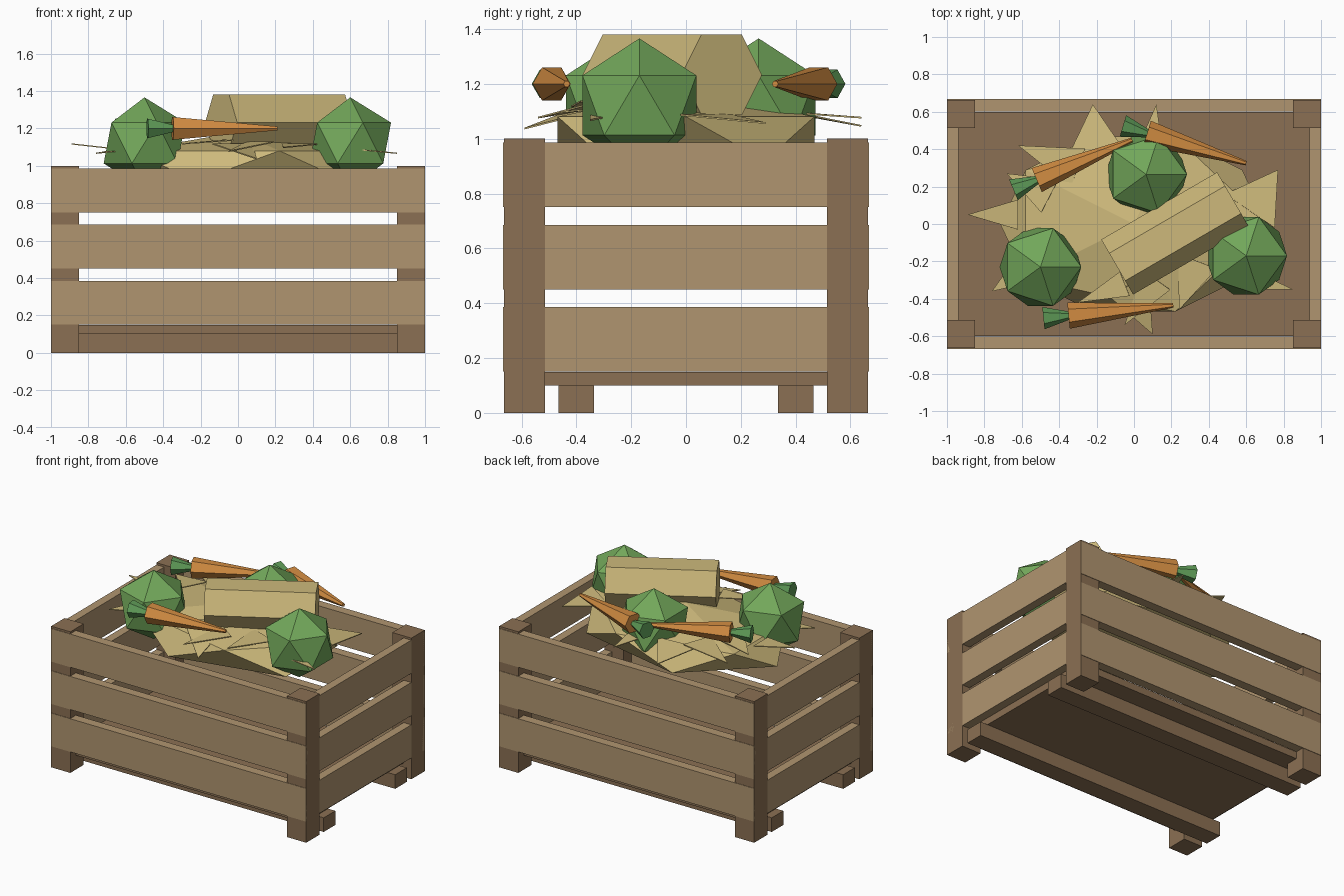
import bpy, bmesh, math
from mathutils import Vector, Matrix

if "Cube" in bpy.data.objects:
    bpy.data.objects.remove(bpy.data.objects["Cube"], do_unlink=True)


def material(name, hex_code):
    def linear(i):
        c = int(hex_code[i:i + 2], 16) / 255
        return c / 12.92 if c <= 0.04045 else ((c + 0.055) / 1.055) ** 2.4
    m = bpy.data.materials.new(name)
    m.use_nodes = True
    colour = (linear(0), linear(2), linear(4), 1)
    m.diffuse_color = colour
    m.node_tree.nodes["Principled BSDF"].inputs["Base Color"].default_value = colour
    return m


light_wood = material("light wood", "b09570")
dark_wood = material("dark wood", "8b7053")
straw = material("straw", "cdb97b")
cabbage_green = material("cabbage green", "72a75a")
leaf_green = material("leaf green", "5f9c58")
orange = material("carrot orange", "d38d42")


def finish(name, bm, mat):
    mesh = bpy.data.meshes.new(name)
    bm.to_mesh(mesh)
    bm.free()
    mesh.materials.append(mat)
    obj = bpy.data.objects.new(name, mesh)
    bpy.context.collection.objects.link(obj)
    return obj


def box(name, centre, size, mat):
    bm = bmesh.new()
    bmesh.ops.create_cube(bm, size=1, matrix=Matrix.Translation(centre) @ Matrix.Diagonal((*size, 1)))
    return finish(name, bm, mat)


def hexagon_cone(name, start, end, r_start, r_end, mat, spin=0):
    """Six-sided horizontal cone or prism between two points, flat side up."""
    a, b = Vector(start), Vector(end)
    axis = (b - a).normalized()
    side = Vector((0, 0, 1)).cross(axis)
    rot = Matrix((side, axis.cross(side), axis)).transposed().to_4x4()
    bm = bmesh.new()
    bmesh.ops.create_cone(bm, cap_ends=True, segments=6, radius1=r_start, radius2=r_end,
                          depth=(b - a).length,
                          matrix=Matrix.Translation((a + b) / 2) @ rot
                          @ Matrix.Rotation(math.radians(90 + spin), 4, 'Z'))
    return finish(name, bm, mat)


def icosahedron(name, centre, size, mat):
    bm = bmesh.new()
    bmesh.ops.create_icosphere(bm, subdivisions=1, radius=1,
                               matrix=Matrix.Translation(centre) @ Matrix.Diagonal((*size, 1)))
    return finish(name, bm, mat)


# Crate frame: posts, floor and runners
for sx, side in ((-1, "right"), (1, "left")):
    for sy, end in ((-1, "front"), (1, "back")):
        box(f"{end}_{side}_post", (sx * 0.925, sy * 0.589, 0.5), (0.15, 0.15, 1), dark_wood)
box("floor", (0, 0, 0.125), (1.88, 1.2, 0.05), dark_wood)
for sy, end in ((-1, "front"), (1, "back")):
    box(f"{end}_runner", (0, sy * 0.4, 0.05), (1.996, 0.13, 0.1), dark_wood)

# Crate walls: three rows of slats
for row in range(3):
    z = 0.268 + 0.3 * row
    for s, end, side in ((-1, "front", "right"), (1, "back", "left")):
        box(f"{end}_slat_{row}", (0, s * 0.634, z), (2, 0.066, 0.235), light_wood)
        box(f"{side}_slat_{row}", (s * 0.969, 0, z), (0.06, 1.03, 0.235), light_wood)

# Straw filling
icosahedron("straw_mound", (0, 0, 1.0), (0.8, 0.55, 0.18), straw)
hexagon_cone("straw_bundle", (-0.09, -0.23, 1.233), (0.53, 0.13, 1.233), 0.17, 0.17, straw)

# Loose straw blades: tip, base middle, base width
blades = [
    ((-0.89, 0.05, 1.12), (-0.62, 0.05, 1.09), 0.16),
    ((-0.62, 0.42, 1.08), (-0.30, 0.30, 1.11), 0.22),
    ((-0.22, 0.64, 1.05), (-0.20, 0.38, 1.10), 0.30),
    ((0.12, 0.64, 1.08), (0.08, 0.36, 1.10), 0.16),
    ((0.77, 0.29, 1.06), (0.62, 0.07, 1.09), 0.32),
    ((-0.76, -0.36, 1.07), (-0.52, -0.20, 1.10), 0.22),
    ((0.85, -0.35, 1.07), (0.55, -0.28, 1.10), 0.14),
    ((0.10, -0.59, 1.04), (-0.03, -0.33, 1.12), 0.24),
    ((-0.05, -0.54, 1.08), (0.12, -0.30, 1.13), 0.18),
    ((0.24, -0.46, 1.10), (0.34, -0.20, 1.12), 0.22),
    ((-0.30, -0.42, 1.12), (-0.05, -0.32, 1.14), 0.14),
    ((-0.68, 0.27, 1.10), (-0.45, 0.15, 1.13), 0.20),
]
bm = bmesh.new()
for tip, base, width in blades:
    tip, base = Vector(tip), Vector(base)
    across = (tip - base).cross(Vector((0, 0, 1))).normalized() * width / 2
    bm.faces.new([bm.verts.new(p) for p in (tip, base - across, base + across)])
bmesh.ops.recalc_face_normals(bm, faces=bm.faces)
for f in bm.faces:
    if f.normal.z < 0:
        f.normal_flip()
blade_obj = finish("straw_blades", bm, straw)
solid = blade_obj.modifiers.new("thickness", 'SOLIDIFY')
solid.thickness = 0.006

# Cabbages
for i, (x, y) in enumerate(((0.6, -0.17), (-0.5, -0.23), (0.065, 0.265))):
    icosahedron(f"cabbage_{i}", (x, y, 1.122), (0.244, 0.244, 0.244), cabbage_green)

# Carrots with flared leaf tufts
carrots = [((-0.35, -0.49), (0.21, -0.435)),
           ((-0.52, 0.235), (-0.01, 0.45)),
           ((0.07, 0.485), (0.6, 0.325))]
for i, (top, tip) in enumerate(carrots):
    top, tip = Vector((*top, 1.2)), Vector((*tip, 1.2))
    along = (tip - top).normalized()
    hexagon_cone(f"carrot_{i}", top, tip, 0.07, 0.012, orange)
    hexagon_cone(f"carrot_leaves_{i}", top - along * 0.135, top + along * 0.01, 0.06, 0.02, leaf_green)
